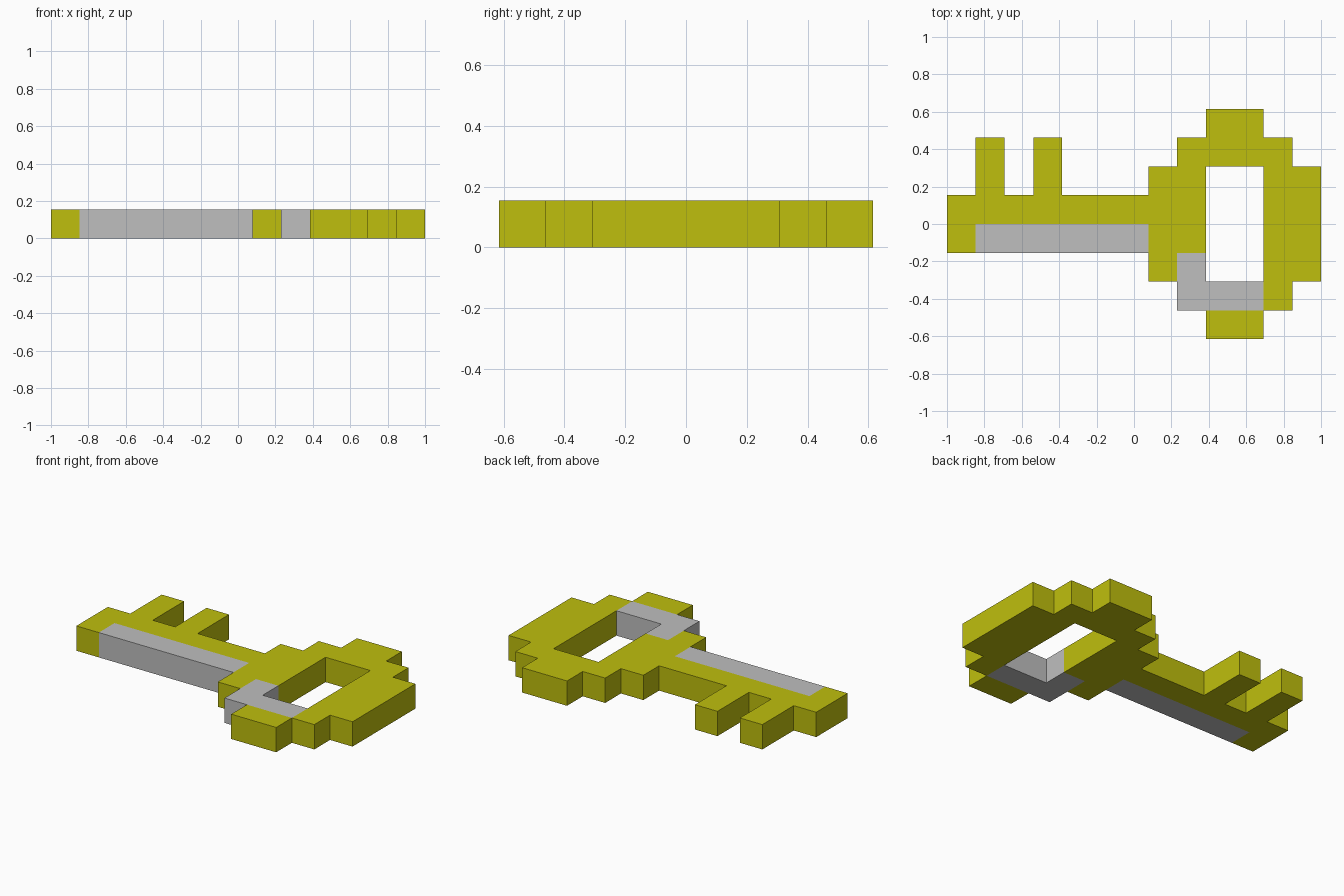
import bpy
import bmesh

if "Cube" in bpy.data.objects:
    bpy.data.objects.remove(bpy.data.objects["Cube"], do_unlink=True)

U = 2 / 13  # side of one block

# Key plan, back row first: s = shaft, t = tooth, b = bow; capitals are silver
PLAN = [
    ".........bb..",
    ".t.t....bbbb.",
    ".t.t...bb..bb",
    "sssssssbb..bb",
    "sSSSSSSbb..bb",
    ".......bB..bb",
    "........BBBb.",
    ".........bb..",
]
CELLS = {(x, 3 - r): c for r, row in enumerate(PLAN)
         for x, c in enumerate(row) if c != "."}


def make_material(name, color):
    mat = bpy.data.materials.new(name)
    mat.use_nodes = True
    mat.diffuse_color = color
    mat.node_tree.nodes["Principled BSDF"].inputs["Base Color"].default_value = color
    return mat


MATERIALS = [make_material("yellow gold", (0.52, 0.52, 0.004, 1)),
             make_material("silver grey", (0.52, 0.52, 0.52, 1))]


def build_part(name, cells):
    """Blocks one unit high, with no walls between neighbouring cells."""
    bm = bmesh.new()

    def face(points, mat):
        f = bm.faces.new([bm.verts.new((-1 + x * U, y * U, z * U)) for x, y, z in points])
        f.material_index = mat

    for x, y in cells:
        mat = int(CELLS[x, y].isupper())
        ring = [(x, y), (x + 1, y), (x + 1, y + 1), (x, y + 1)]
        face([(*p, 1) for p in ring], mat)
        face([(*p, 0) for p in reversed(ring)], mat)
        for i, (dx, dy) in enumerate([(0, -1), (1, 0), (0, 1), (-1, 0)]):
            if (x + dx, y + dy) not in CELLS:
                a, b = ring[i], ring[(i + 1) % 4]
                face([(*a, 0), (*b, 0), (*b, 1), (*a, 1)], mat)

    # Weld the blocks and merge flat areas of one colour
    bmesh.ops.remove_doubles(bm, verts=bm.verts, dist=0.001)
    bmesh.ops.dissolve_limit(bm, angle_limit=0.01, verts=bm.verts,
                             edges=bm.edges, delimit={"MATERIAL"})
    mesh = bpy.data.meshes.new(name)
    bm.to_mesh(mesh)
    bm.free()
    for mat in MATERIALS:
        mesh.materials.append(mat)
    bpy.context.collection.objects.link(bpy.data.objects.new(name, mesh))


# Shaft, ring-shaped bow and the two teeth
build_part("shaft", [p for p, c in CELLS.items() if c in "sS"])
build_part("bow", [p for p, c in CELLS.items() if c in "bB"])
build_part("outer_tooth", [p for p, c in CELLS.items() if c == "t" and p[0] == 1])
build_part("inner_tooth", [p for p, c in CELLS.items() if c == "t" and p[0] == 3])
